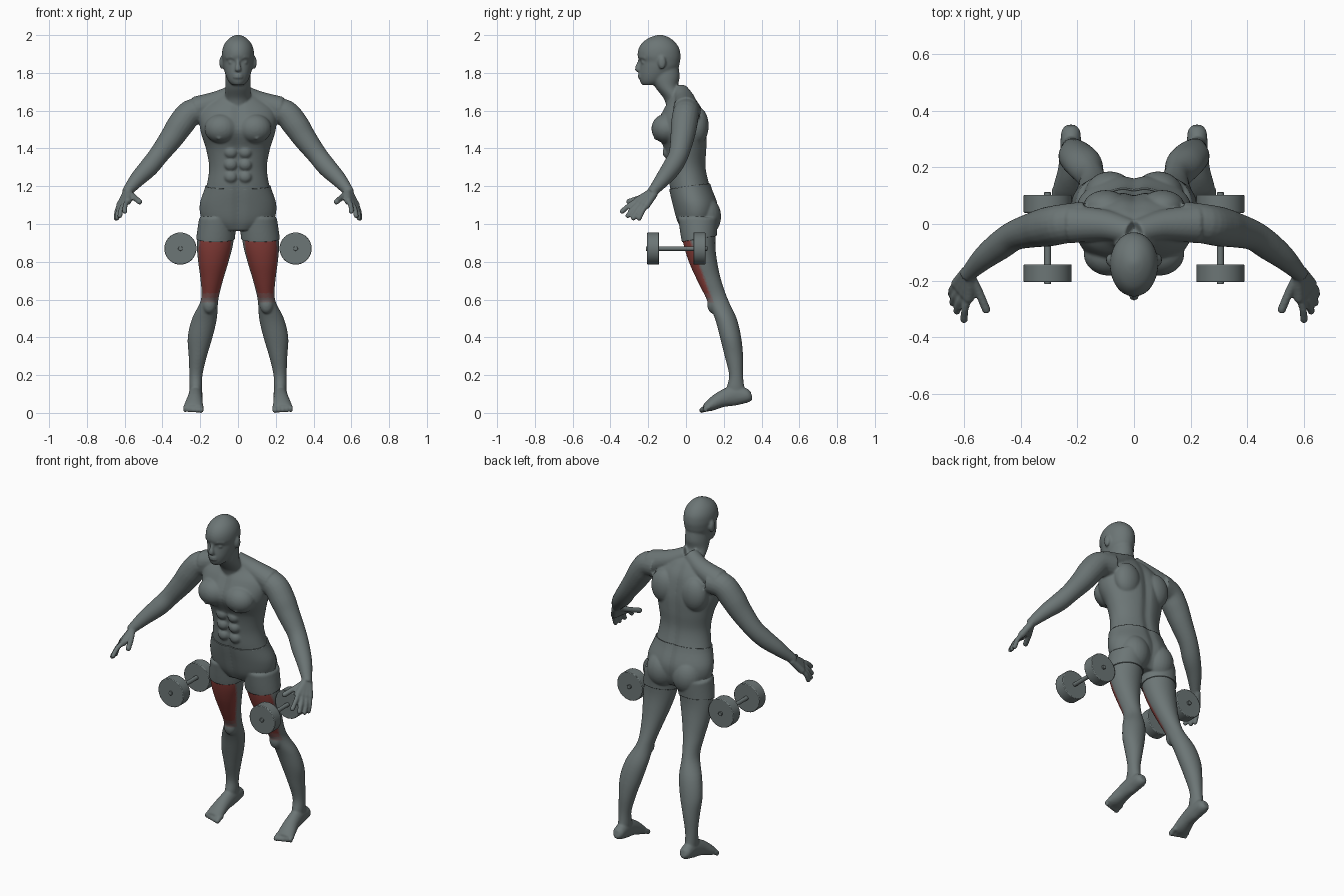
import bpy, bmesh, math
from mathutils import Vector, Matrix

cube = bpy.data.objects.get("Cube")
if cube:
    bpy.data.objects.remove(cube)


def material(name, colour):
    mat = bpy.data.materials.new(name)
    mat.use_nodes = True
    mat.diffuse_color = (*colour, 1)
    mat.node_tree.nodes["Principled BSDF"].inputs["Base Color"].default_value = (*colour, 1)
    return mat


GREY, RED = Vector((0.15, 0.18, 0.18)), Vector((0.26, 0.05, 0.043))
grey = material("slate grey", GREY)
fade_low = material("faint red", GREY.lerp(RED, 0.33))
fade_high = material("soft red", GREY.lerp(RED, 0.67))
red = material("muscle red", RED)


# Shape helpers
def spline(rows, steps=5):
    """Smooth interpolation through rows of numbers."""
    pts = [Vector(r) for r in rows]
    out = []
    for i in range(len(pts) - 1):
        a, b, c, d = pts[max(i - 1, 0)], pts[i], pts[i + 1], pts[min(i + 2, len(pts) - 1)]
        for k in range(steps):
            t = k / steps
            out.append(b + (c - a) * (t / 2) + (a * 2 - b * 5 + c * 4 - d) * (t * t / 2)
                       + (b * 3 - a - c * 3 + d) * (t ** 3 / 2))
    return out + [pts[-1]]


def loft(bm, rings):
    loops = [[bm.verts.new(p) for p in ring] for ring in rings]
    n = len(loops[0])
    for low, high in zip(loops, loops[1:]):
        for i in range(n):
            j = (i + 1) % n
            bm.faces.new((low[i], low[j], high[j], high[i]))
    bm.faces.new(loops[0])
    bm.faces.new(loops[-1])


def stack(bm, rows, side=1, groove=0, segs=64):
    """Level rings: height, inner x, outer x, front y, back y."""
    rings = []
    for z, x0, x1, y0, y1 in spline(rows):
        cx, cy, rx, ry = (x0 + x1) / 2, (y0 + y1) / 2, (x1 - x0) / 2, (y1 - y0) / 2
        ring = []
        for k in range(segs):
            a = math.tau * k / segs
            x, y = cx + rx * math.cos(a), ry * math.sin(a)
            y *= 1 - groove * math.exp(-(x / 0.025) ** 2)
            ring.append((x * side, cy + y, z))
        rings.append(ring)
    loft(bm, rings)


def centred(rows):
    return [(z, -hx, hx, y0, y1) for z, hx, y0, y1 in rows]


def tube(bm, rows, side=1, segs=20):
    """Rings across a path: x, y, z, width radius, depth radius."""
    pts = spline(rows)
    rings = []
    for i, p in enumerate(pts):
        way = (pts[min(i + 1, len(pts) - 1)] - pts[max(i - 1, 0)]).to_3d().normalized()
        u = way.cross(Vector((0, 0, 1))).normalized()
        v = u.cross(way)
        ring = []
        for k in range(segs):
            a = math.tau * k / segs
            q = p.to_3d() + u * (p[3] * math.cos(a)) + v * (p[4] * math.sin(a))
            ring.append((q.x * side, q.y, q.z))
        rings.append(ring)
    loft(bm, rings)


def blob(bm, x, y, z, rx, ry, rz):
    place = Matrix.Translation((x, y, z)) @ Matrix.Diagonal((rx, ry, rz, 1))
    bmesh.ops.create_uvsphere(bm, u_segments=24, v_segments=16, radius=1, matrix=place)


def finger(bm, side, points, radius):
    tube(bm, [(*p, radius, radius) for p in points], side, 12)
    x, y, z = points[-1]
    blob(bm, x * side, y, z, radius, radius, radius)


bm = bmesh.new()

# Torso, neck and head
stack(bm, centred([
    (0.97, 0.1, -0.02, 0.13), (1.02, 0.18, -0.045, 0.155), (1.1, 0.197, -0.067, 0.165),
    (1.2, 0.167, -0.09, 0.13), (1.3, 0.153, -0.1, 0.108), (1.4, 0.17, -0.12, 0.112),
    (1.5, 0.2, -0.165, 0.112), (1.6, 0.2, -0.125, 0.09), (1.66, 0.13, -0.09, 0.055),
    (1.69, 0.07, -0.09, 0.03)]), groove=0.1)
stack(bm, centred([
    (1.6, 0.08, -0.1, 0.05), (1.66, 0.07, -0.115, 0.02), (1.72, 0.067, -0.16, -0.038),
    (1.78, 0.066, -0.19, -0.034), (1.84, 0.06, -0.19, -0.04)]))
stack(bm, centred([
    (1.735, 0.03, -0.232, -0.15), (1.755, 0.05, -0.243, -0.11), (1.79, 0.066, -0.248, -0.07),
    (1.83, 0.077, -0.245, -0.04), (1.86, 0.081, -0.243, -0.032), (1.89, 0.085, -0.256, -0.029),
    (1.93, 0.081, -0.25, -0.036), (1.965, 0.064, -0.226, -0.06), (1.99, 0.036, -0.185, -0.095),
    (2.002, 0.008, -0.145, -0.13)]))

# Nose and lips
tube(bm, [(0, -0.24, 1.875, 0.01, 0.01), (0, -0.25, 1.845, 0.011, 0.012),
          (0, -0.258, 1.822, 0.017, 0.014), (0, -0.245, 1.812, 0.016, 0.01)])
for z in (1.777, 1.79):
    blob(bm, 0, -0.243, z, 0.025, 0.013, 0.007)

for s in (1, -1):
    # Brow, eye and ear
    tube(bm, [(0.012, -0.243, 1.876, 0.009, 0.008), (0.035, -0.236, 1.884, 0.01, 0.009),
              (0.06, -0.212, 1.878, 0.009, 0.008)], s)
    blob(bm, 0.034 * s, -0.222, 1.856, 0.017, 0.015, 0.011)
    blob(bm, 0.086 * s, -0.127, 1.855, 0.013, 0.021, 0.035)

    # Neck-to-shoulder muscle, chest, belly and seat
    tube(bm, [(0.01, -0.03, 1.7, 0.045, 0.045), (0.1, -0.005, 1.652, 0.055, 0.055),
              (0.22, 0, 1.61, 0.068, 0.066)], s)
    blob(bm, 0.088 * s, -0.105, 1.505, 0.09, 0.078, 0.078)
    blob(bm, 0.1 * s, -0.158, 1.457, 0.014, 0.013, 0.012)
    for i in range(3):
        blob(bm, 0.038 * s, -0.078 - 0.008 * i, 1.25 + 0.065 * i, 0.036, 0.03, 0.034)
    blob(bm, 0.085 * s, 0.1, 1.04, 0.085, 0.08, 0.1)
    blob(bm, 0.1 * s, 0.06, 1.52, 0.08, 0.06, 0.1)

    # Arm
    tube(bm, [(x, y, z, r, r) for x, y, z, r in [
        (0.17, 0.01, 1.6, 0.07), (0.25, 0, 1.588, 0.07), (0.305, -0.01, 1.525, 0.07),
        (0.352, -0.02, 1.455, 0.063), (0.42, -0.04, 1.365, 0.053), (0.472, -0.075, 1.3, 0.051),
        (0.53, -0.12, 1.24, 0.042), (0.58, -0.17, 1.18, 0.029), (0.59, -0.185, 1.165, 0.026)]], s)

    # Hand: four fingers fan out from the wrist, then the thumb
    for i in range(4):
        t = i / 3
        wrist = Vector((0.578, -0.18, 1.172)).lerp(Vector((0.59, -0.165, 1.165)), t)
        knuckle = Vector((0.583, -0.26, 1.122)).lerp(Vector((0.626, -0.21, 1.098)), t)
        tip = Vector((0.6, -0.338, 1.066)).lerp(Vector((0.645, -0.248, 1.03)), t)
        tip.z -= 0.012 * math.sin(math.pi * t)
        tip.x += 0.012 * math.sin(math.pi * t)
        finger(bm, s, [wrist, knuckle], 0.02)
        finger(bm, s, [knuckle, knuckle.lerp(tip, 0.5) + Vector((0.005, 0, 0.006)), tip], 0.0135)
    finger(bm, s, [(0.575, -0.185, 1.165), (0.548, -0.24, 1.14), (0.522, -0.302, 1.118)], 0.0155)

    # Leg and kneecap
    stack(bm, [
        (1.03, 0.015, 0.2, -0.035, 0.165), (0.9, 0.025, 0.217, -0.015, 0.155),
        (0.8, 0.05, 0.211, 0.015, 0.165), (0.7, 0.08, 0.198, 0.06, 0.187),
        (0.6, 0.104, 0.196, 0.11, 0.222), (0.5, 0.112, 0.243, 0.153, 0.268),
        (0.4, 0.135, 0.266, 0.18, 0.292), (0.3, 0.165, 0.261, 0.205, 0.302),
        (0.2, 0.188, 0.257, 0.228, 0.302), (0.13, 0.19, 0.257, 0.215, 0.31),
        (0.09, 0.195, 0.252, 0.22, 0.32)], s)
    blob(bm, 0.152 * s, 0.145, 0.575, 0.037, 0.033, 0.05)

    # Foot and toes
    tube(bm, [
        (0.223, 0.347, 0.095, 0.018, 0.022), (0.223, 0.325, 0.091, 0.034, 0.037),
        (0.224, 0.26, 0.092, 0.037, 0.053), (0.228, 0.19, 0.073, 0.041, 0.044),
        (0.235, 0.13, 0.041, 0.05, 0.032), (0.237, 0.1, 0.025, 0.05, 0.02)], s)
    for i in range(5):
        x, r = 0.196 + 0.021 * i, 0.015 - 0.001 * i
        finger(bm, s, [(x, 0.125, 0.03), (x, 0.1, 0.024), (x, 0.084 + 0.005 * i, 0.0145)], r)

bmesh.ops.recalc_face_normals(bm, faces=bm.faces)
mesh = bpy.data.meshes.new("body")
bm.to_mesh(mesh)
bm.free()
body = bpy.data.objects.new("body", mesh)
bpy.context.collection.objects.link(body)

# Fuse the parts into one smooth skin
remesh = body.modifiers.new("fuse", "REMESH")
remesh.mode = "VOXEL"
remesh.voxel_size = 0.006
smooth = body.modifiers.new("soften", "SMOOTH")
smooth.factor = 0.5
smooth.iterations = 5
skin = bpy.data.meshes.new_from_object(body.evaluated_get(bpy.context.evaluated_depsgraph_get()))
body.modifiers.clear()
body.data = skin
skin.materials.clear()
for mat in (grey, fade_low, fade_high, red):
    skin.materials.append(mat)

# Red front of the thighs, fading at the knee and sides
for f in skin.polygons:
    f.use_smooth = True
    x, y, z = f.center
    f.material_index = 0
    if 0.55 < z < 0.93 and abs(x) < 0.3:
        edge = 0.04 + (0.9 - z) * 0.36
        strength = min((z - 0.56) / 0.1, (edge - y) / 0.022)
        f.material_index = max(0, min(3, int(strength * 4)))

# Shorts: the hip skin cut at waist and hems, then thickened
bm = bmesh.new()
bm.from_mesh(skin)
bmesh.ops.delete(bm, geom=[v for v in bm.verts if abs(v.co.x) > 0.34], context="VERTS")
for point, normal in (((0, 0, 1.197), (0, -0.136, 1)), ((0, 0, 0.909), (0, 0.178, -1))):
    geom = bm.verts[:] + bm.edges[:] + bm.faces[:]
    bmesh.ops.bisect_plane(bm, geom=geom, plane_co=point, plane_no=normal, clear_outer=True)
for f in bm.faces:
    f.material_index = 0
cloth = bpy.data.meshes.new("shorts")
bm.to_mesh(cloth)
bm.free()
cloth.materials.append(grey)
shorts = bpy.data.objects.new("shorts", cloth)
bpy.context.collection.objects.link(shorts)
solid = shorts.modifiers.new("thickness", "SOLIDIFY")
solid.thickness = 0.006
solid.offset = 1


# Dumbbells
def rod(name, x, y, radius, length, bevel):
    bpy.ops.mesh.primitive_cylinder_add(vertices=40, radius=radius, depth=length,
                                        location=(x, y, 0.87), rotation=(math.pi / 2, 0, 0))
    ob = bpy.context.object
    ob.name = name
    ob.data.materials.append(grey)
    mod = ob.modifiers.new("rounded rim", "BEVEL")
    mod.width = bevel
    mod.segments = 2
    bpy.ops.object.shade_smooth_by_angle()


for s, label in ((1, "left"), (-1, "right")):
    rod(label + "_dumbbell_handle", 0.305 * s, -0.05, 0.012, 0.325, 0.002)
    rod(label + "_dumbbell_front_weight", 0.305 * s, -0.174, 0.085, 0.063, 0.004)
    rod(label + "_dumbbell_back_weight", 0.305 * s, 0.071, 0.085, 0.063, 0.004)
